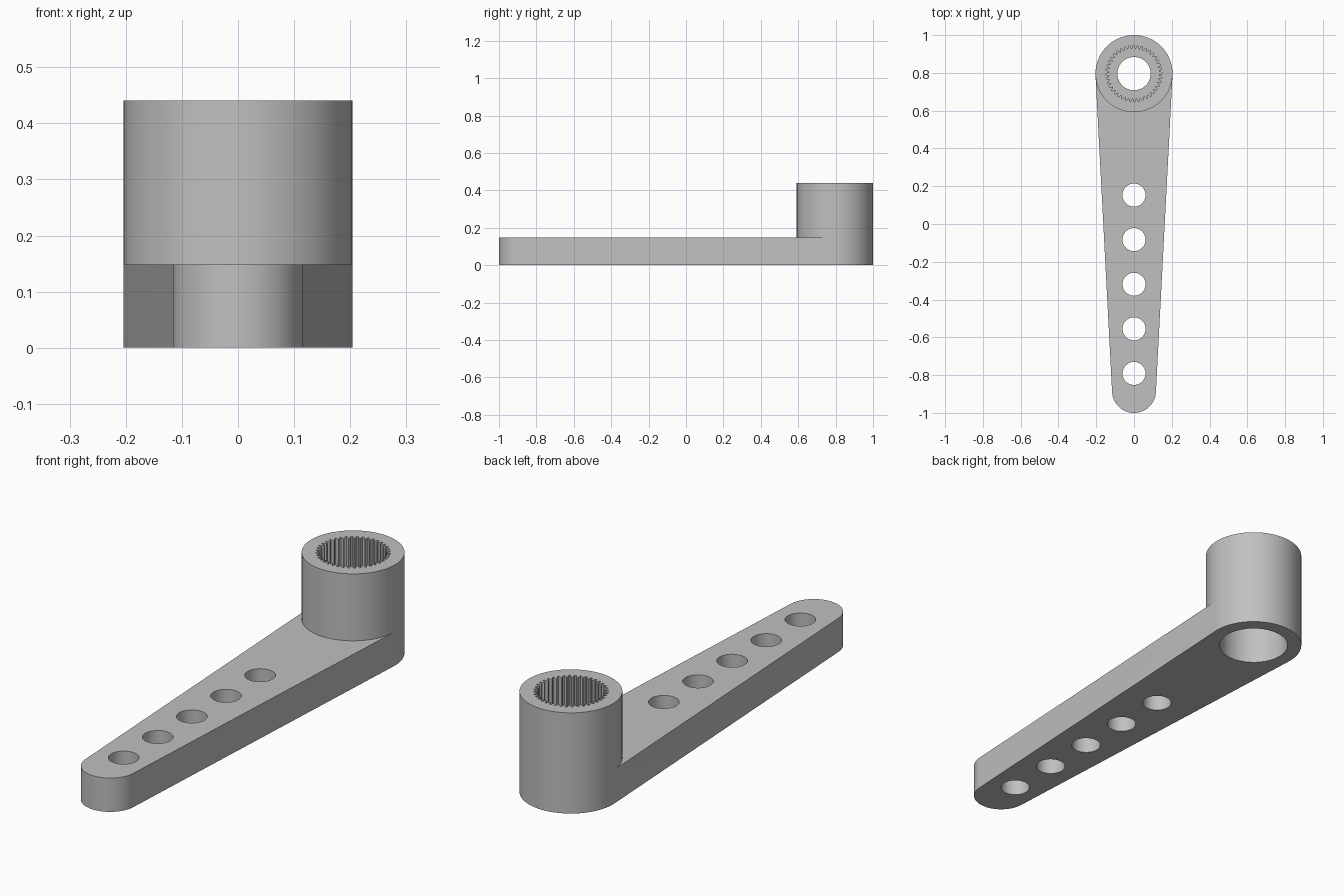
import bpy
import bmesh
from math import sin, cos, pi, radians

cube = bpy.data.objects.get("Cube")
if cube:
    bpy.data.objects.remove(cube, do_unlink=True)

HUB_Y, HUB_R, HUB_H = 0.796, 0.204, 0.441
TIP_Y, ARM_H = -0.884, 0.148
TAPER = radians(3)
TIP_R = HUB_R - (HUB_Y - TIP_Y) * sin(TAPER)

grey = bpy.data.materials.new("light grey plastic")
grey.use_nodes = True
colour = (0.53, 0.53, 0.53, 1)
grey.diffuse_color = colour
grey.node_tree.nodes["Principled BSDF"].inputs["Base Color"].default_value = colour


def arc(r, y, start, end, steps):
    """Points along an arc centred on x = 0."""
    angles = [start + (end - start) * i / steps for i in range(steps + 1)]
    return [(r * cos(a), y + r * sin(a)) for a in angles]


def circle(r, y, steps):
    return arc(r, y, 0, 2 * pi, steps)[:-1]


def prism(name, outline, z0, z1):
    """Closed outline extruded from z0 to z1."""
    bm = bmesh.new()
    face = bm.faces.new([bm.verts.new((x, y, z0)) for x, y in outline])
    top = bmesh.ops.extrude_face_region(bm, geom=[face])["geom"]
    verts = [v for v in top if isinstance(v, bmesh.types.BMVert)]
    bmesh.ops.translate(bm, verts=verts, vec=(0, 0, z1 - z0))
    bmesh.ops.recalc_face_normals(bm, faces=bm.faces[:])
    mesh = bpy.data.meshes.new(name)
    bm.to_mesh(mesh)
    bm.free()
    mesh.materials.append(grey)
    obj = bpy.data.objects.new(name, mesh)
    bpy.context.collection.objects.link(obj)
    return obj


def combine(target, tool, operation):
    """Apply a boolean and discard the tool."""
    tool.hide_render = True
    mod = target.modifiers.new("boolean", "BOOLEAN")
    mod.operation, mod.solver, mod.object = operation, "EXACT", tool
    bpy.context.view_layer.objects.active = target
    bpy.ops.object.modifier_apply(modifier=mod.name)
    bpy.data.objects.remove(tool, do_unlink=True)


# Tapered arm with a round tip, tangent to the hub
hub_side = HUB_R * cos(TAPER), HUB_Y - HUB_R * sin(TAPER)
outline = arc(TIP_R, TIP_Y, -pi + TAPER, -TAPER, 58)
outline += [hub_side, (0, HUB_Y), (-hub_side[0], hub_side[1])]
lever = prism("lever_arm", outline, 0, ARM_H)

# Tall round hub
combine(lever, prism("hub", circle(HUB_R, HUB_Y, 120), 0, HUB_H), "UNION")

# Row of linkage holes
for i in range(5):
    hole = prism("linkage_hole", circle(0.061, 0.153 - 0.236 * i, 48), -0.1, 0.3)
    combine(lever, hole, "DIFFERENCE")

# Screw recess below, screw hole through the web
combine(lever, prism("screw_recess", circle(0.145, HUB_Y, 64), -0.1, 0.19), "DIFFERENCE")
combine(lever, prism("screw_hole", circle(0.088, HUB_Y, 64), 0.1, 0.35), "DIFFERENCE")

# Toothed socket above
TEETH = 40
spline = []
for i in range(TEETH * 4):
    r = 0.149 if i % 4 < 2 else 0.132
    a = 2 * pi * i / (TEETH * 4)
    spline.append((r * cos(a), HUB_Y + r * sin(a)))
combine(lever, prism("toothed_socket", spline, 0.26, 0.6), "DIFFERENCE")

# Smooth round walls, sharp rims
bpy.ops.object.select_all(action="DESELECT")
lever.select_set(True)
bpy.context.view_layer.objects.active = lever
bpy.ops.object.shade_smooth_by_angle(angle=radians(30))
